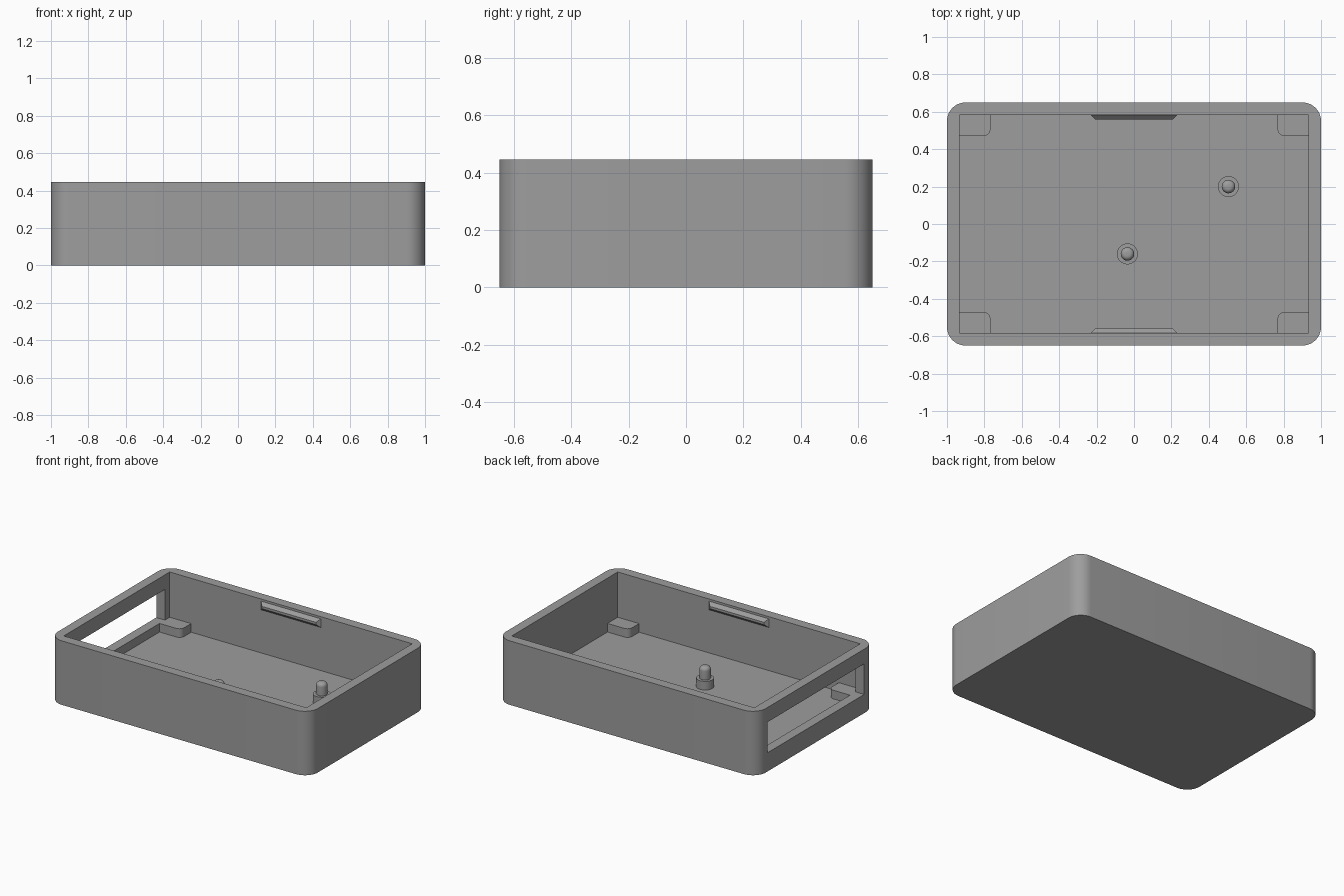
import bpy, bmesh, math
from mathutils import Matrix

if "Cube" in bpy.data.objects:
    bpy.data.objects.remove(bpy.data.objects["Cube"])

gray = bpy.data.materials.new("plain gray")
gray.diffuse_color = (0.34, 0.34, 0.34, 1)
gray.use_nodes = True
gray.node_tree.nodes["Principled BSDF"].inputs["Base Color"].default_value = gray.diffuse_color

L, W, H = 1.0, 0.65, 0.445          # outer half length, half width, height
IX, IY, FLOOR = 0.933, 0.582, 0.07  # cavity half sizes and floor level
LEDGE = 0.13                        # level of corner pads, post bases and window sill


def finish(name, bm):
    bmesh.ops.recalc_face_normals(bm, faces=bm.faces)
    me = bpy.data.meshes.new(name)
    bm.to_mesh(me)
    bm.free()
    me.materials.append(gray)
    ob = bpy.data.objects.new(name, me)
    bpy.context.collection.objects.link(ob)
    return ob


def smooth(ob):
    bpy.ops.object.select_all(action='DESELECT')
    ob.select_set(True)
    bpy.context.view_layer.objects.active = ob
    bpy.ops.object.shade_smooth_by_angle(angle=math.radians(30))


def box(name, x0, x1, y0, y1, z0, z1, radius=0, rounded=lambda x, y: True):
    """Box whose chosen vertical edges are rounded."""
    bm = bmesh.new()
    bmesh.ops.create_cube(bm, size=1, matrix=Matrix.Translation(
        ((x0 + x1) / 2, (y0 + y1) / 2, (z0 + z1) / 2))
        @ Matrix.Diagonal((x1 - x0, y1 - y0, z1 - z0, 1)))
    if radius:
        edges = [e for e in bm.edges
                 if abs(e.verts[0].co.z - e.verts[1].co.z) > 1e-4
                 and rounded(e.verts[0].co.x, e.verts[0].co.y)]
        bmesh.ops.bevel(bm, geom=edges, offset=radius, segments=10,
                        profile=0.5, affect='EDGES')
    return finish(name, bm)


# Tray shell: rounded block minus the cavity and the end window
tray = box("tray_shell", -L, L, -W, W, 0, H, 0.1)
cutters = [box("cavity_cutter", -IX, IX, -IY, IY, FLOOR, H + 0.2),
           box("window_cutter", -L - 0.1, -IX + 0.1, -0.53, 0.53, LEDGE, 0.343)]
bpy.context.view_layer.objects.active = tray
for c in cutters:
    c.hide_render = True
    mod = tray.modifiers.new("cut", 'BOOLEAN')
    mod.operation, mod.solver, mod.object = 'DIFFERENCE', 'EXACT', c
    bpy.ops.object.modifier_apply(modifier=mod.name)
for c in cutters:
    bpy.data.objects.remove(c)
smooth(tray)

# Corner pads with a rounded inner corner
for sx in (-1, 1):
    for sy in (-1, 1):
        xs = sorted((sx * 0.768, sx * IX))
        ys = sorted((sy * 0.47, sy * IY))
        smooth(box("corner_pad", *xs, *ys, FLOOR - 0.01, LEDGE, 0.037,
                   lambda x, y: abs(x) < 0.85 and abs(y) < 0.52))

# Locating posts: stepped, dome-edged turned profile
PROFILE = [(0.056, FLOOR - 0.01), (0.056, LEDGE), (0.036, LEDGE), (0.036, 0.19)]
PROFILE += [(0.011 + 0.025 * math.cos(a), 0.19 + 0.025 * math.sin(a))
            for a in (math.pi / 2 * i / 6 for i in range(1, 7))]
N = 32
for px, py in ((-0.035, -0.16), (0.505, 0.2)):
    bm = bmesh.new()
    rings = [[bm.verts.new((px + r * math.cos(2 * math.pi * i / N),
                            py + r * math.sin(2 * math.pi * i / N), z))
              for i in range(N)] for r, z in PROFILE]
    for a, b in zip(rings, rings[1:]):
        for i in range(N):
            j = (i + 1) % N
            bm.faces.new((a[i], a[j], b[j], b[i]))
    bm.faces.new(rings[0])
    bm.faces.new(rings[-1])
    smooth(finish("locating_post", bm))

# Snap ridges on the long walls, bevelled on every side
for s in (-1, 1):
    bm = bmesh.new()
    rings = []
    for hx, y, z0, z1 in ((0.23, IY + 0.005, 0.37, 0.43), (0.23, IY, 0.37, 0.43),
                          (0.208, IY - 0.022, 0.392, 0.408)):
        rings.append([bm.verts.new((x, s * y, z)) for x, z in
                      ((-hx, z0), (hx, z0), (hx, z1), (-hx, z1))])
    for a, b in zip(rings, rings[1:]):
        for i in range(4):
            j = (i + 1) % 4
            bm.faces.new((a[i], a[j], b[j], b[i]))
    bm.faces.new(rings[0])
    bm.faces.new(rings[-1])
    finish("snap_ridge", bm)
